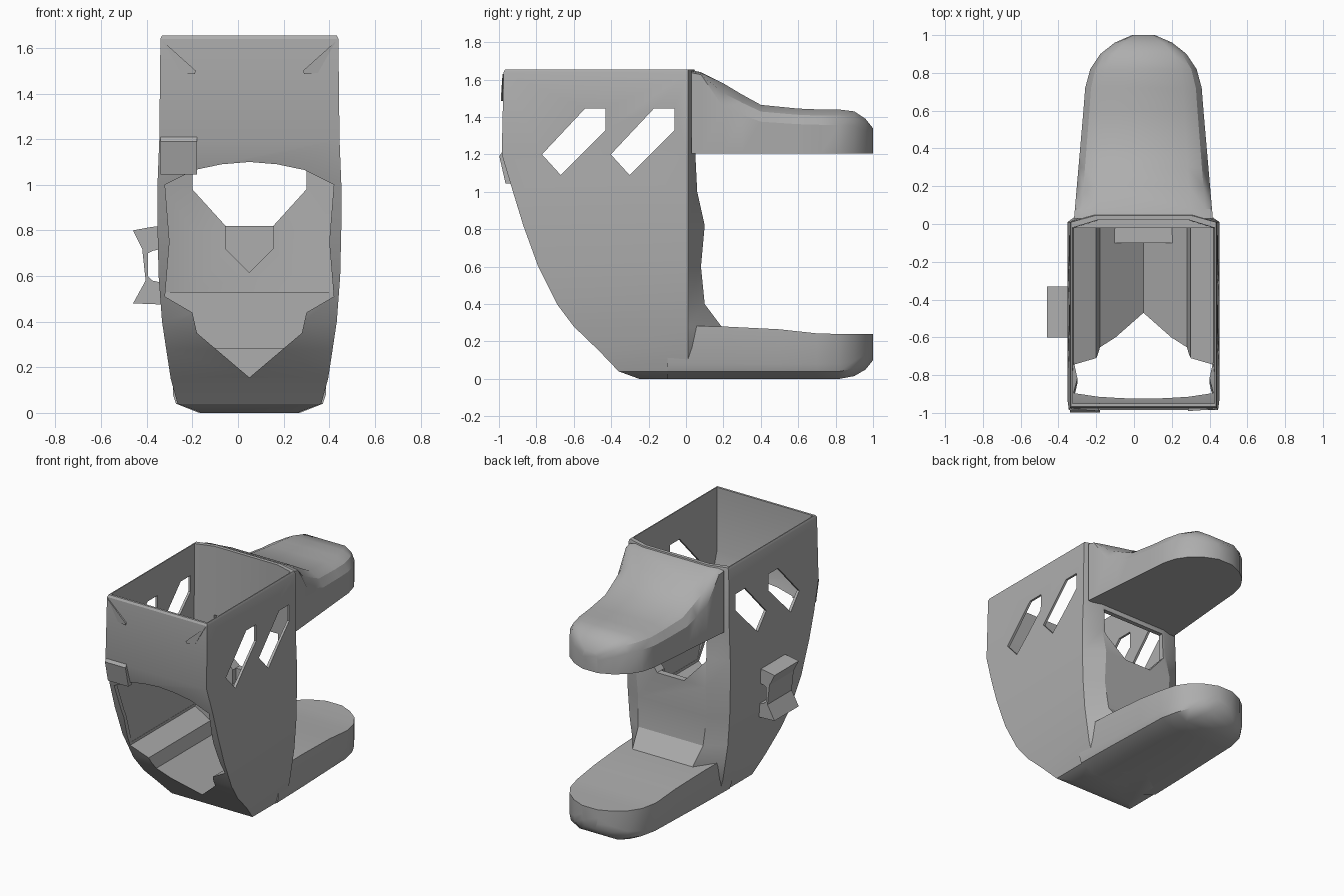
import bpy, bmesh, math
from mathutils import Vector

cube = bpy.data.objects.get("Cube")
if cube:
    bpy.data.objects.remove(cube)

MID = 0.05  # x of the symmetry plane
grey = bpy.data.materials.new("plain grey")
grey.use_nodes = True
colour = (0.42, 0.42, 0.42, 1)
grey.diffuse_color = colour
grey.node_tree.nodes["Principled BSDF"].inputs["Base Color"].default_value = colour


def loft(name, rings):
    """Skin a row of equal-length point rings and cap both ends."""
    bm = bmesh.new()
    rows = [[bm.verts.new(p) for p in ring] for ring in rings]
    n = len(rows[0])
    for a, b in zip(rows, rows[1:]):
        for i in range(n):
            j = (i + 1) % n
            bm.faces.new((a[i], a[j], b[j], b[i]))
    bm.faces.new(rows[0])
    bm.faces.new(rows[-1])
    bmesh.ops.recalc_face_normals(bm, faces=bm.faces)
    mesh = bpy.data.meshes.new(name)
    bm.to_mesh(mesh)
    bm.free()
    mesh.materials.append(grey)
    obj = bpy.data.objects.new(name, mesh)
    bpy.context.collection.objects.link(obj)
    return obj


def along_y(name, outline, y0, y1):
    return loft(name, [[(x, y, z) for x, z in outline] for y in (y0, y1)])


def along_x(name, outline, x0, x1):
    return loft(name, [[(x, y, z) for y, z in outline] for x in (x0, x1)])


def mirrored(half):
    """Complete a half outline (x offset, z) across the symmetry plane."""
    return [(MID + x, z) for x, z in half] + [(MID - x, z) for x, z in reversed(half) if x > 0]


def activate(obj):
    bpy.ops.object.select_all(action='DESELECT')
    obj.select_set(True)
    bpy.context.view_layer.objects.active = obj


def cut(obj, cutter):
    cutter.hide_render = True
    mod = obj.modifiers.new("cut", 'BOOLEAN')
    mod.operation = 'DIFFERENCE'
    mod.solver = 'EXACT'
    mod.object = cutter
    activate(obj)
    bpy.ops.object.modifier_apply(modifier=mod.name)
    bpy.data.objects.remove(cutter)


def smooth(obj, angle=25):
    activate(obj)
    bpy.ops.object.shade_smooth_by_angle(angle=math.radians(angle))


def plan_ring(z, half, front, side, back):
    """Horizontal section with chamfered rear corners."""
    pts = [(half, front), (half, side), (half - 0.13, back)]
    right = [(MID + x, y, z) for x, y in pts]
    return right + [(MID - x, y, z) for x, y in reversed(pts)]


# Hull: height, half width, front y, rear y
levels = [(0.0, 0.21, -0.25, 0.1), (0.04, 0.315, -0.36, 0.14), (0.15, 0.345, -0.465, 0.17),
          (0.28, 0.365, -0.6, 0.19), (0.4, 0.383, -0.69, 0.1), (0.6, 0.398, -0.79, 0.08),
          (0.82, 0.403, -0.87, 0.1), (1.0, 0.403, -0.925, 0.06), (1.2, 0.395, -0.985, 0.05),
          (1.64, 0.39, -0.975, 0.05), (1.655, 0.383, -0.967, 0.045)]
hull = loft("hull", [plan_ring(z, h, f, 0.01, b) for z, h, f, b in levels])

# Open-topped inside
inner = [(0.53, 0.37, -0.73), (0.8, 0.38, -0.835), (1.0, 0.38, -0.895),
         (1.2, 0.378, -0.955), (1.8, 0.375, -0.95)]
cut(hull, loft("inside_cutter", [plan_ring(z, h, f, -0.02, 0.02) for z, h, f in inner]))

# Stepped V trough, open through the front under an arch
trough = mirrored([(0, 0.155), (0.23, 0.35), (0.25, 0.44), (0.37, 0.51), (0.35, 0.75),
                   (0.37, 1.0), (0.24, 1.065), (0.12, 1.09), (0, 1.1)])
cut(hull, along_y("trough_cutter", trough, -1.3, -0.02))

# Rear opening and the pointed pocket below it
opening = mirrored([(0.105, 0.82), (0.25, 0.98), (0.25, 1.17)])
cut(hull, along_y("rear_cutter", opening, -0.1, 0.3))
pocket = mirrored([(0, 0.615), (0.105, 0.72), (0.105, 0.825)])
cut(hull, along_y("pocket_cutter", pocket, -0.1, 0.055))

# Two slanted slots through both sides
slot = [(-0.77, 1.2), (-0.54, 1.445), (-0.43, 1.445), (-0.43, 1.33), (-0.67, 1.09)]
for shift in (0, 0.368):
    cut(hull, along_x("slot_cutter", [(y + shift, z) for y, z in slot], -1, 1))
smooth(hull)


def half_width(y, base, radius=0.31, centre=0.69):
    """Arm plan: gentle taper, then a round end."""
    if y <= centre:
        return base + (radius - base) * max(y, 0) / centre
    return max(0.06, math.sqrt(max(0, radius ** 2 - (y - centre) ** 2)))


# Upper arm: y, top height
arm_profile = [(0.03, 1.65), (0.08, 1.64), (0.2, 1.58), (0.3, 1.52), (0.4, 1.465), (0.6, 1.445),
               (0.72, 1.44), (0.82, 1.44), (0.9, 1.43), (0.96, 1.39), (1.0, 1.34)]
rings = []
for y, top in arm_profile:
    w = half_width(y, 0.37)
    shoulder = 1.2 + (top - 1.2) * (0.97 if y < 0.1 else 0.66)
    outline = mirrored([(w, 1.205), (w, shoulder), (w * 0.9, shoulder * 0.4 + top * 0.6), (w * 0.68, top)])
    rings.append([(x, y, z) for x, z in outline])
upper_arm = loft("upper_arm", rings)
smooth(upper_arm, 30)

# Lower arm: y, underside height, top height
foot_profile = [(-0.1, 0, 0.285), (0.2, 0, 0.28), (0.5, 0, 0.265), (0.7, 0, 0.243), (0.82, 0, 0.24),
                (0.9, 0.015, 0.24), (0.96, 0.05, 0.24), (1.0, 0.1, 0.24)]
rings = []
for y, low, top in foot_profile:
    w = half_width(y, 0.335)
    outline = mirrored([(w * 0.66, low), (w * 0.96, low + 0.04), (w, low + 0.08), (w, top)])
    rings.append([(x, y, z) for x, z in outline])
lower_arm = loft("lower_arm", rings)
smooth(lower_arm, 30)

# Side loop on the model's right
loop = [(-0.33, 0.82), (-0.38, 0.815), (-0.46, 0.8), (-0.42, 0.72), (-0.405, 0.58), (-0.46, 0.48),
        (-0.33, 0.475), (-0.33, 0.57), (-0.375, 0.58), (-0.395, 0.6), (-0.395, 0.7),
        (-0.375, 0.71), (-0.33, 0.72)]
along_y("side_loop", loop, -0.6, -0.33)

# Flap hanging from the front plate
along_x("front_flap", [(-0.985, 1.21), (-0.998, 1.19), (-0.965, 1.045), (-0.93, 1.045), (-0.95, 1.2)],
        -0.34, -0.18)

# Pointed corner creases on the front plate
for side, name in ((1, "left_corner_crease"), (-1, "right_corner_crease")):
    tri = [(0.38, 1.63), (0.235, 1.5), (0.24, 1.485), (0.3, 1.49)]
    base = [Vector((MID + side * x, -0.975, z)) for x, z in tri]
    ridge = [p + Vector((0, -0.015 if i in (1, 2) else -0.006, 0)) for i, p in enumerate(base)]
    loft(name, [base, ridge])
